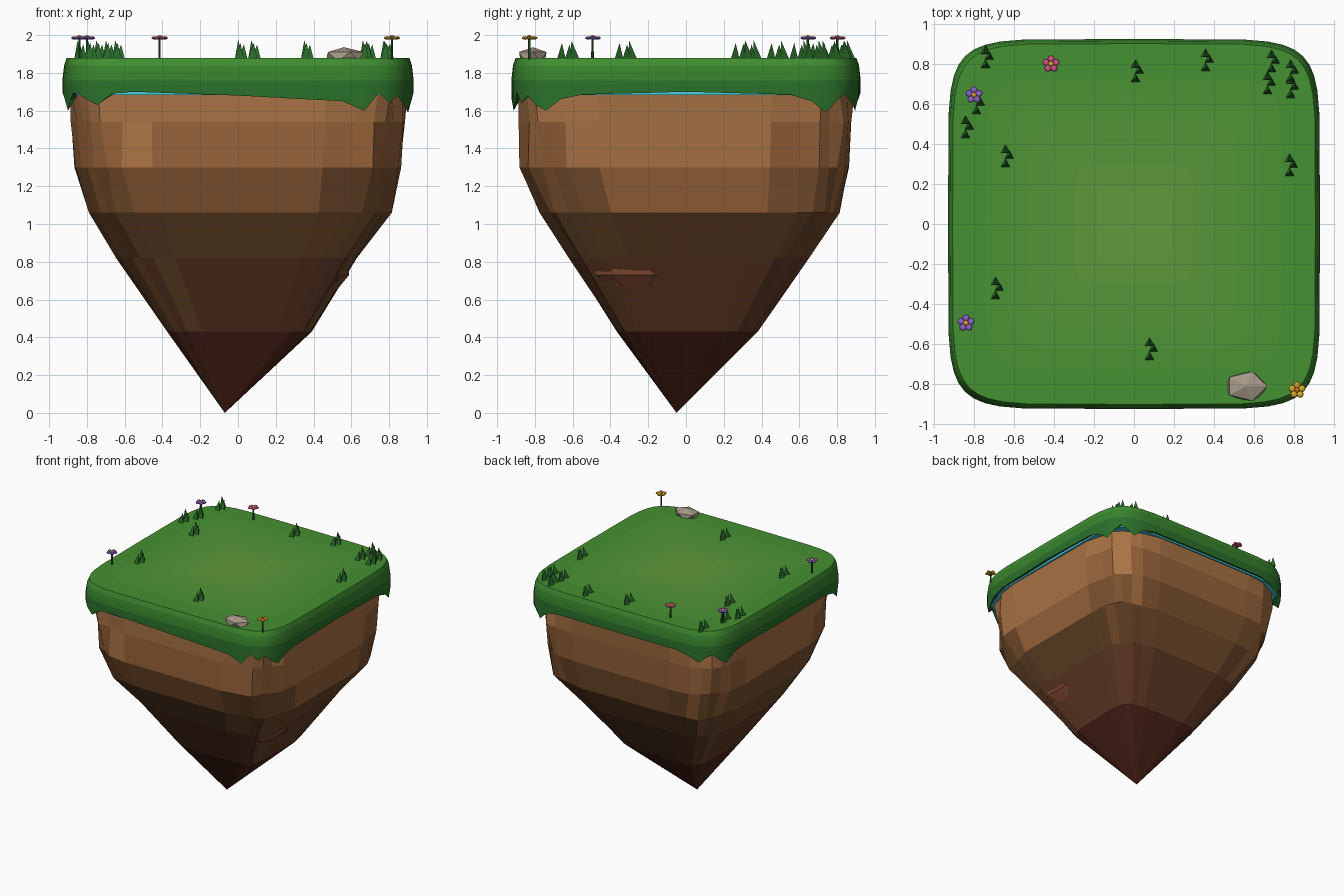
import bpy, bmesh, math, random
from mathutils import Vector, Matrix

if "Cube" in bpy.data.objects:
    bpy.data.objects.remove(bpy.data.objects["Cube"])

random.seed(4)


def mat(name, r, g, b):
    m = bpy.data.materials.new(name)
    m.diffuse_color = [(c / 255) ** 2.2 for c in (r, g, b)] + [1]
    m.use_nodes = True
    m.node_tree.nodes["Principled BSDF"].inputs["Base Color"].default_value = m.diffuse_color
    return m


def blend(name, a, b, n):
    return [mat(f"{name}_{i}", *[p + (q - p) * i / (n - 1) for p, q in zip(a, b)])
            for i in range(n)]


def finish(name, bm, mats, smooth=None):
    bmesh.ops.recalc_face_normals(bm, faces=bm.faces)
    me = bpy.data.meshes.new(name)
    bm.to_mesh(me)
    bm.free()
    for m in mats:
        me.materials.append(m)
    ob = bpy.data.objects.new(name, me)
    bpy.context.collection.objects.link(ob)
    if smooth:
        bpy.ops.object.select_all(action='DESELECT')
        ob.select_set(True)
        bpy.context.view_layer.objects.active = ob
        bpy.ops.object.shade_smooth_by_angle(angle=math.radians(smooth))
    return ob


def rounded_square(n, hx, hy, p, offset=0.0):
    pts = []
    for k in range(n):
        a = 2 * math.pi * (k + offset) / n
        c, s = math.cos(a), math.sin(a)
        pts.append((math.copysign(abs(c) ** p, c) * hx, math.copysign(abs(s) ** p, s) * hy))
    return pts


def loft(name, rings, mats, pick=lambda row, k: 0, smooth=None):
    bm = bmesh.new()
    vs = [[bm.verts.new(p) for p in r] for r in rings]
    n = len(rings[0])
    for i in range(len(vs) - 1):
        for k in range(n):
            j = (k + 1) % n
            f = bm.faces.new((vs[i][k], vs[i][j], vs[i + 1][j], vs[i + 1][k]))
            f.material_index = pick(i, k)
    bm.faces.new(vs[0]).material_index = pick(0, 0)
    bm.faces.new(vs[-1]).material_index = pick(len(vs) - 2, 0)
    bmesh.ops.remove_doubles(bm, verts=bm.verts, dist=0.0005)
    return finish(name, bm, mats, smooth)


# Grass cap: concentric top rings, rounded rim, ragged dripping edge
N = 40
drip = [1.70, 1.685, 1.65, 1.59, 1.65, 1.69, 1.65, 1.60, 1.67, 1.69,
        1.69, 1.69, 1.66, 1.62, 1.67, 1.69, 1.64, 1.60, 1.67, 1.69,
        1.69, 1.69, 1.66, 1.60, 1.69, 1.69, 1.66, 1.63, 1.69, 1.70,
        1.68, 1.65, 1.60, 1.695, 1.64, 1.68, 1.63, 1.60, 1.66, 1.685]
base = rounded_square(N, 0.93, 0.925, 0.28)


def grass_ring(s, z):
    return [(x * s, y * s, z) for x, y in base]


top_scales = [0.08, 0.2, 0.32, 0.44, 0.56, 0.68, 0.8, 0.975]
rings = [grass_ring(s, 1.88) for s in top_scales]
rings += [grass_ring(0.99, 1.84), grass_ring(1.0, 1.76)]
rings.append([(x, y, z) for (x, y), z in zip(base, drip)])
rings.append(grass_ring(0.955, 1.702))
grass_mats = blend("grass_top", (97, 152, 62), (66, 142, 52), 8)
grass_mats += [mat("grass_rim", 58, 130, 48), mat("grass_side", 46, 112, 46),
               mat("grass_drip", 36, 92, 46)]
loft("grass_cap", rings, grass_mats, lambda i, k: min(i, 10), smooth=45)

# Water seam showing under the turf
seam = rounded_square(N, 0.908, 0.903, 0.28)
loft("water_seam", [[(x, y, z) for x, y in seam] for z in (1.682, 1.706)],
     [mat("water", 75, 205, 220)])

# Faceted earth body: (z, min x, max x, min y, max y)
levels = [(1.69, -.90, .90, -.89, .89), (1.54, -.89, .89, -.89, .88),
          (1.30, -.87, .865, -.88, .868), (1.06, -.79, .82, -.785, .82),
          (0.82, -.645, .635, -.62, .65), (0.43, -.375, .39, -.365, .38)]
R = 28
rings = []
for z, x0, x1, y0, y1 in levels:
    cx, cy = (x0 + x1) / 2, (y0 + y1) / 2
    ring = []
    for k, (x, y) in enumerate(rounded_square(R, (x1 - x0) / 2, (y1 - y0) / 2, 0.3, 0.5)):
        corner = min(k % 7, 6 - k % 7) > 0
        s = random.uniform(0.955, 1.0) if corner else random.uniform(0.985, 1.005)
        ring.append((cx + x * s, cy + y * s, z))
    rings.append(ring)
rings.append([(-0.07, -0.05, 0.0)] * R)
earth = [mat("earth_0", 168, 114, 70), mat("earth_1", 150, 99, 60),
         mat("earth_2", 122, 82, 50), mat("earth_3", 108, 74, 46),
         mat("earth_4", 100, 62, 42), mat("earth_5", 82, 42, 32)]


def earth_color(row, k):
    if 0 < row < 5 and random.random() < 0.3:
        return row - 1
    return row


bm = bmesh.new()
vs = [[bm.verts.new(p) for p in r] for r in rings[:-1]]
tip = bm.verts.new(rings[-1][0])
bm.faces.new(vs[0])
for i in range(len(vs)):
    for k in range(R):
        j = (k + 1) % R
        loop = (vs[i][k], vs[i][j], tip) if i == 5 else \
            (vs[i][k], vs[i][j], vs[i + 1][j], vs[i + 1][k])
        bm.faces.new(loop).material_index = earth_color(i, k)
finish("earth_body", bm, earth)

# Jutting rock ledge on the right flank
rings = []
for z, cx, hx, cy, hy in [(0.82, .53, .035, -.30, .19), (0.785, .50, .095, -.29, .215),
                          (0.73, .49, .105, -.28, .21), (0.65, .48, .045, -.26, .11)]:
    rings.append([(cx + x, cy + y, z) for x, y in rounded_square(8, hx, hy, 0.8, 0.5)])
loft("rock_ledge", rings, [mat("ledge_rock", 122, 70, 50)])

# Grey boulder
bm = bmesh.new()
bmesh.ops.create_icosphere(bm, subdivisions=1, radius=1)
for v in bm.verts:
    s = random.uniform(0.9, 1.06)
    v.co = Vector((0.56 + v.co.x * 0.112 * s, -0.81 + v.co.y * 0.082 * s,
                   1.885 + v.co.z * 0.055 * s))
finish("boulder", bm, [mat("stone", 165, 152, 135)])

# Grass tufts: three leaning three-sided blades each
blade_mat = mat("blade", 44, 105, 44)
tufts = [(-.74, .83), (.01, .76), (.36, .815), (.69, .81), (.67, .70), (.785, .76),
         (.785, .68), (.78, .29), (-.785, .60), (-.84, .48), (-.64, .335),
         (-.69, -.325), (.08, -.63)]
for i, (tx, ty) in enumerate(tufts):
    bm = bmesh.new()
    for dx, dy, h, lean in ((-.003, -.037, .078, .01), (-.002, .035, .092, -.012),
                            (.016, .005, .07, .008)):
        b = [bm.verts.new((tx + dx + .028 * math.cos(a), ty + dy + .03 * math.sin(a), 1.875))
             for a in (math.radians(d) for d in (90, 210, 330))]
        apex = bm.verts.new((tx + dx + lean * .6, ty + dy + lean, 1.88 + h))
        bm.faces.new(b)
        for k in range(3):
            bm.faces.new((b[k], b[(k + 1) % 3], apex))
    finish(f"grass_tuft_{i}", bm, [blade_mat])

# Flowers: stem, five flattened petals, round centre
stem_mat = mat("stem", 40, 95, 40)
colors = {"pink": (mat("pink_petal", 210, 85, 140), mat("pink_centre", 225, 170, 50)),
          "purple": (mat("purple_petal", 140, 100, 205), mat("purple_centre", 230, 150, 50)),
          "yellow": (mat("yellow_petal", 222, 170, 45), mat("yellow_centre", 190, 110, 40))}


def blob(bm, x, y, z, r, rz, index):
    m = Matrix.Translation((x, y, z)) @ Matrix.Diagonal((r, r, rz, 1))
    res = bmesh.ops.create_uvsphere(bm, u_segments=8, v_segments=6, radius=1, matrix=m)
    for f in {f for v in res["verts"] for f in v.link_faces}:
        f.material_index = index


for i, (x, y, c) in enumerate([(-.415, .80, "pink"), (-.80, .645, "purple"),
                               (-.84, -.495, "purple"), (.815, -.83, "yellow")]):
    bm = bmesh.new()
    bmesh.ops.create_cone(bm, cap_ends=True, segments=6, radius1=.007, radius2=.006,
                          depth=.11, matrix=Matrix.Translation((x, y, 1.927)))
    for k in range(5):
        a = math.radians(90 + 72 * k)
        blob(bm, x + .026 * math.cos(a), y + .026 * math.sin(a), 1.985, .018, .009, 1)
    blob(bm, x, y, 1.989, .014, .011, 2)
    finish(f"flower_{i}", bm, [stem_mat, *colors[c]])
